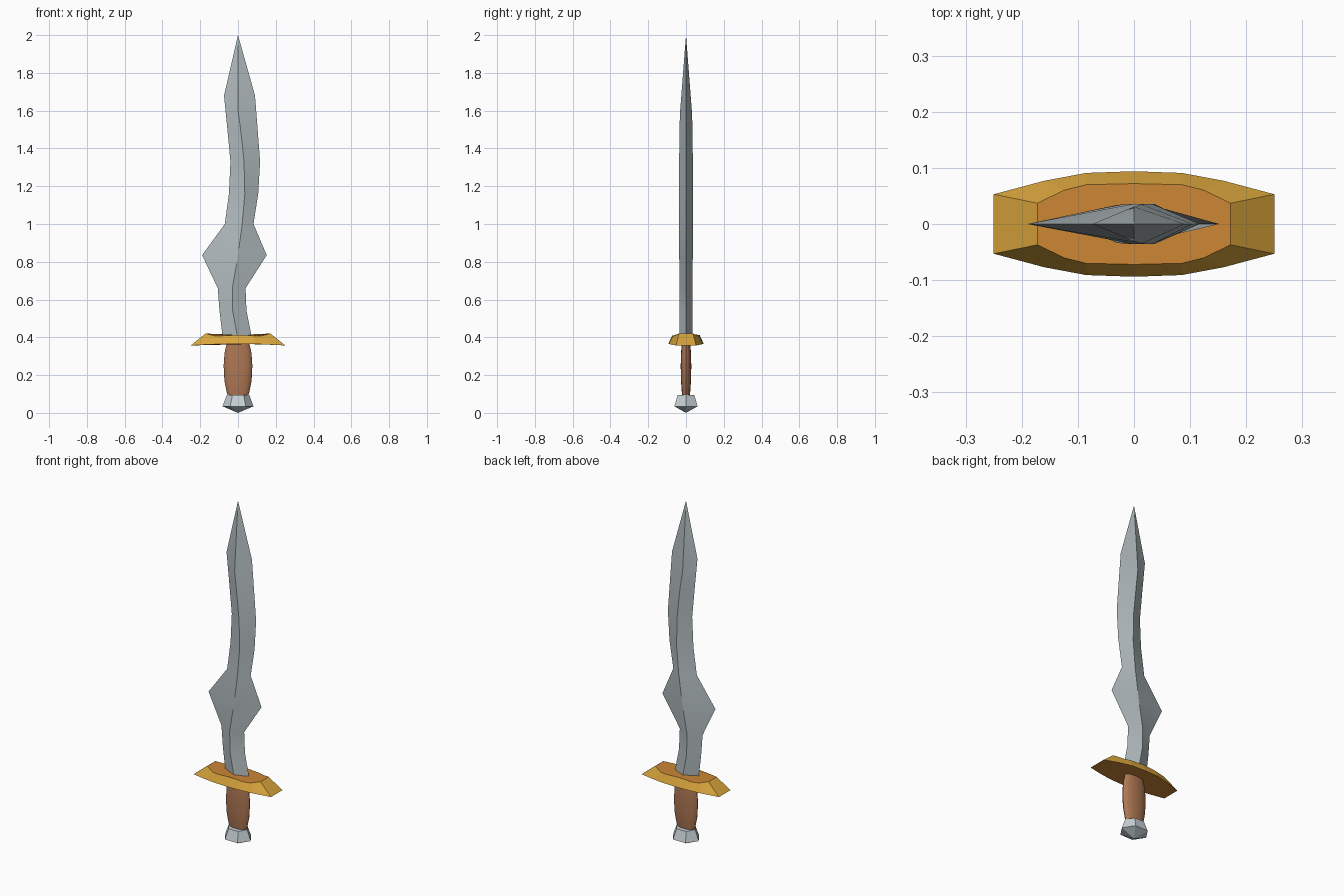
import bpy, bmesh
from math import cos, sin, pi, radians

old = bpy.data.objects.get("Cube")
if old:
    bpy.data.objects.remove(old, do_unlink=True)


def material(name, rgb):
    mat = bpy.data.materials.new(name)
    mat.use_nodes = True
    colour = (*[(c / 255) ** 2.2 for c in rgb], 1)
    mat.diffuse_color = colour
    mat.node_tree.nodes["Principled BSDF"].inputs["Base Color"].default_value = colour
    return mat


steel = material("steel", (176, 186, 189))
pale_steel = material("pale steel", (196, 207, 211))
gold = material("gold", (217, 164, 63))
copper = material("copper orange", (203, 133, 56))
leather = material("brown leather", (172, 118, 84))


def loft(name, rings, mats, angle=None, tip=None, base=None, cap_slot=0):
    """Skin a stack of rings; each end closes with a point or a flat cap."""
    bm = bmesh.new()
    loops = [[bm.verts.new(p) for p in ring] for ring in rings]
    count = len(loops[0])
    for low, high in zip(loops, loops[1:]):
        for i in range(count):
            j = (i + 1) % count
            bm.faces.new((low[i], low[j], high[j], high[i]))
    for loop, point in ((loops[0], base), (loops[-1], tip)):
        if point:
            apex = bm.verts.new(point)
            for i in range(count):
                bm.faces.new((loop[i], loop[(i + 1) % count], apex))
        else:
            bm.faces.new(loop).material_index = cap_slot
    bmesh.ops.recalc_face_normals(bm, faces=bm.faces)
    mesh = bpy.data.meshes.new(name)
    bm.to_mesh(mesh)
    bm.free()
    obj = bpy.data.objects.new(name, mesh)
    bpy.context.collection.objects.link(obj)
    for mat in mats:
        mesh.materials.append(mat)
    if angle:
        bpy.ops.object.select_all(action="DESELECT")
        obj.select_set(True)
        bpy.context.view_layer.objects.active = obj
        bpy.ops.object.shade_smooth_by_angle(angle=radians(angle))
    return obj


def ellipse(rx, ry, z, sides):
    return [(rx * cos(2 * pi * i / sides), ry * sin(2 * pi * i / sides), z)
            for i in range(sides)]


# Wavy diamond-section blade: height, left edge, ridge, right edge, half thickness
blade_rows = [
    (0.39, -0.08, 0.0, 0.075, 0.034),
    (0.54, -0.098, -0.028, 0.045, 0.034),
    (0.66, -0.107, -0.03, 0.04, 0.034),
    (0.835, -0.19, 0.0, 0.152, 0.036),
    (1.0, -0.07, 0.022, 0.082, 0.036),
    (1.16, -0.048, 0.036, 0.107, 0.036),
    (1.33, -0.04, 0.032, 0.117, 0.036),
    (1.5, -0.056, 0.014, 0.104, 0.035),
]
blade = [[(a, 0, z), (r, -t, z), (b, 0, z), (r, t, z)]
         for z, a, r, b, t in blade_rows]
# The ridge ends below the shoulders of the point
blade.append([(-0.074, 0, 1.68), (0, -0.031, 1.6), (0.09, 0, 1.68), (0, 0.031, 1.6)])
loft("blade", blade, [steel], angle=30, tip=(0, 0, 2))


# Crossguard: a quarter outline mirrored all round
def guard_ring(quarter):
    half = quarter + [(-x, y, z) for x, y, z in reversed(quarter[:-1])]
    return half + [(x, -y, z) for x, y, z in reversed(half)]


lower = guard_ring([(0.25, 0.053, 0.357), (0.16, 0.077, 0.362),
                    (0.085, 0.091, 0.365), (0, 0.094, 0.365)])
upper = guard_ring([(0.172, 0.037, 0.42), (0.125, 0.06, 0.408),
                    (0.085, 0.07, 0.408), (0, 0.072, 0.413)])
loft("crossguard", [lower, upper], [gold, copper], cap_slot=1)

# Flattened, swelling grip
grip_rows = [(0.08, 0.05), (0.11, 0.06), (0.17, 0.072), (0.25, 0.076),
             (0.32, 0.071), (0.375, 0.058)]
loft("grip", [ellipse(r, r * 0.37, z, 16) for z, r in grip_rows], [leather], angle=50)

# Six-sided pommel with a pointed end
loft("pommel", [ellipse(0.082, 0.071, 0.035, 6), ellipse(0.06, 0.051, 0.094, 6)],
     [pale_steel], base=(0, 0, 0))
